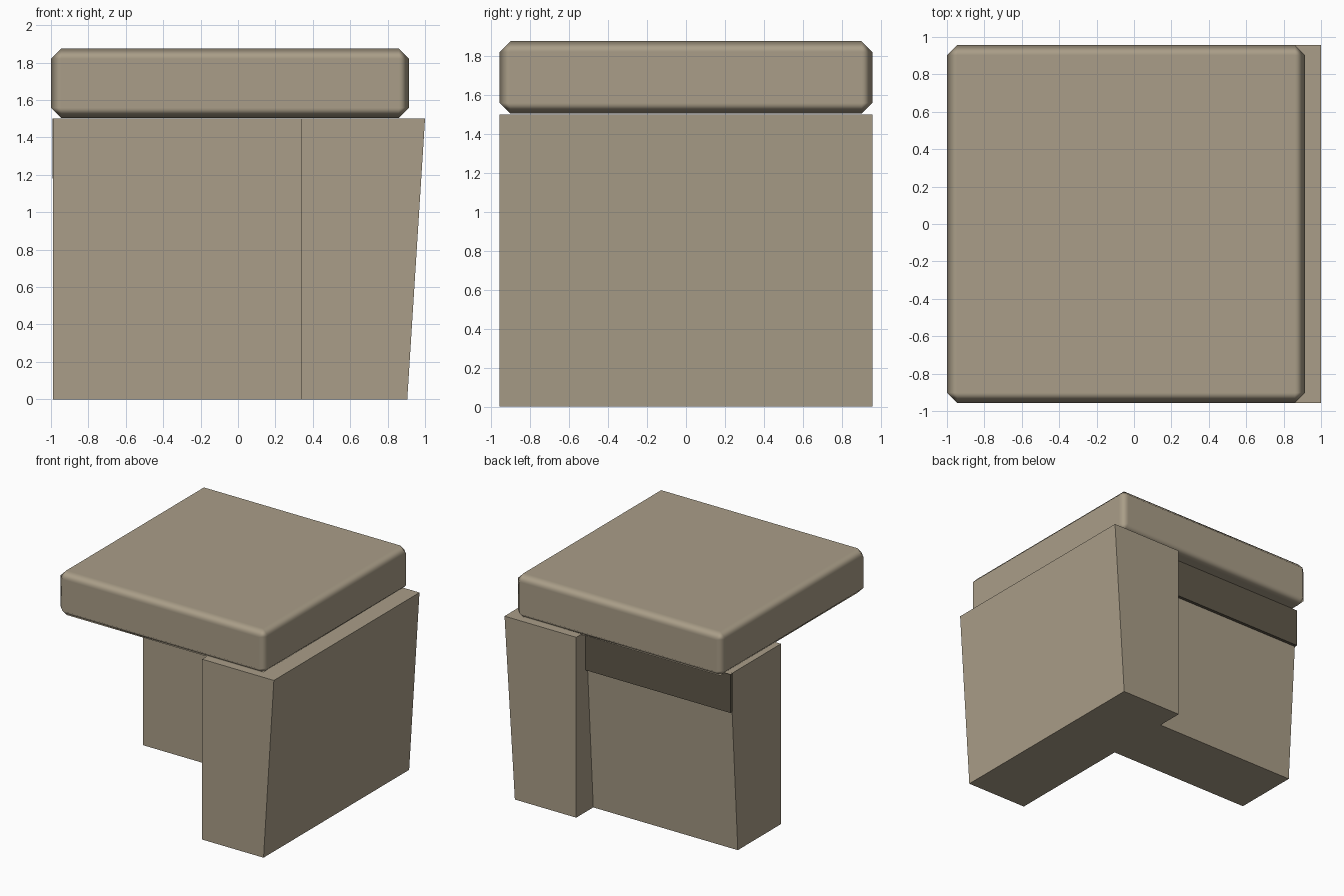
import bpy, bmesh

if "Cube" in bpy.data.objects:
    bpy.data.objects.remove(bpy.data.objects["Cube"])


def material(name, rgb):
    m = bpy.data.materials.new(name)
    m.diffuse_color = (*rgb, 1)
    m.use_nodes = True
    m.node_tree.nodes["Principled BSDF"].inputs["Base Color"].default_value = m.diffuse_color
    return m


TAN = material("warm tan", (0.40, 0.34, 0.246))
DARK = material("dark brown", (0.115, 0.098, 0.068))


def block(name, x, y, z, mat, top_x=None, top_y=None):
    """Box from ranges; top_x / top_y give the far side's position at the top."""
    bm = bmesh.new()
    bmesh.ops.create_cube(bm, size=1)
    for v in bm.verts:
        top = v.co.z > 0
        far_x = top_x if top and top_x is not None else x[1]
        far_y = top_y if top and top_y is not None else y[1]
        v.co = (far_x if v.co.x > 0 else x[0],
                far_y if v.co.y > 0 else y[0],
                z[1] if top else z[0])
    me = bpy.data.meshes.new(name)
    bm.to_mesh(me)
    bm.free()
    me.materials.append(mat)
    ob = bpy.data.objects.new(name, me)
    bpy.context.collection.objects.link(ob)
    return ob


# Support wall on the right, leaning outward on its outer face
block("side_wall", (0.34, 0.905), (-0.957, 0.957), (0, 1.5), TAN, top_x=1.0)

# Crossing wall, leaning outward towards the back
block("cross_wall", (-0.99, 0.34), (0.166, 0.733), (0, 1.5), TAN, top_y=0.828)

# Dark band under the slab on the back of the crossing wall
block("back_band", (-0.992, 0.34), (0.80, 0.834), (1.18, 1.5), DARK)

# Top slab with softened edges
slab = block("top_slab", (-1.0, 0.915), (-0.957, 0.957), (1.503, 1.875), TAN)
for p in slab.data.polygons:
    p.use_smooth = True
bev = slab.modifiers.new("soft_edges", 'BEVEL')
bev.width = 0.055
bev.segments = 1
bev.limit_method = 'NONE'
bev.harden_normals = True
